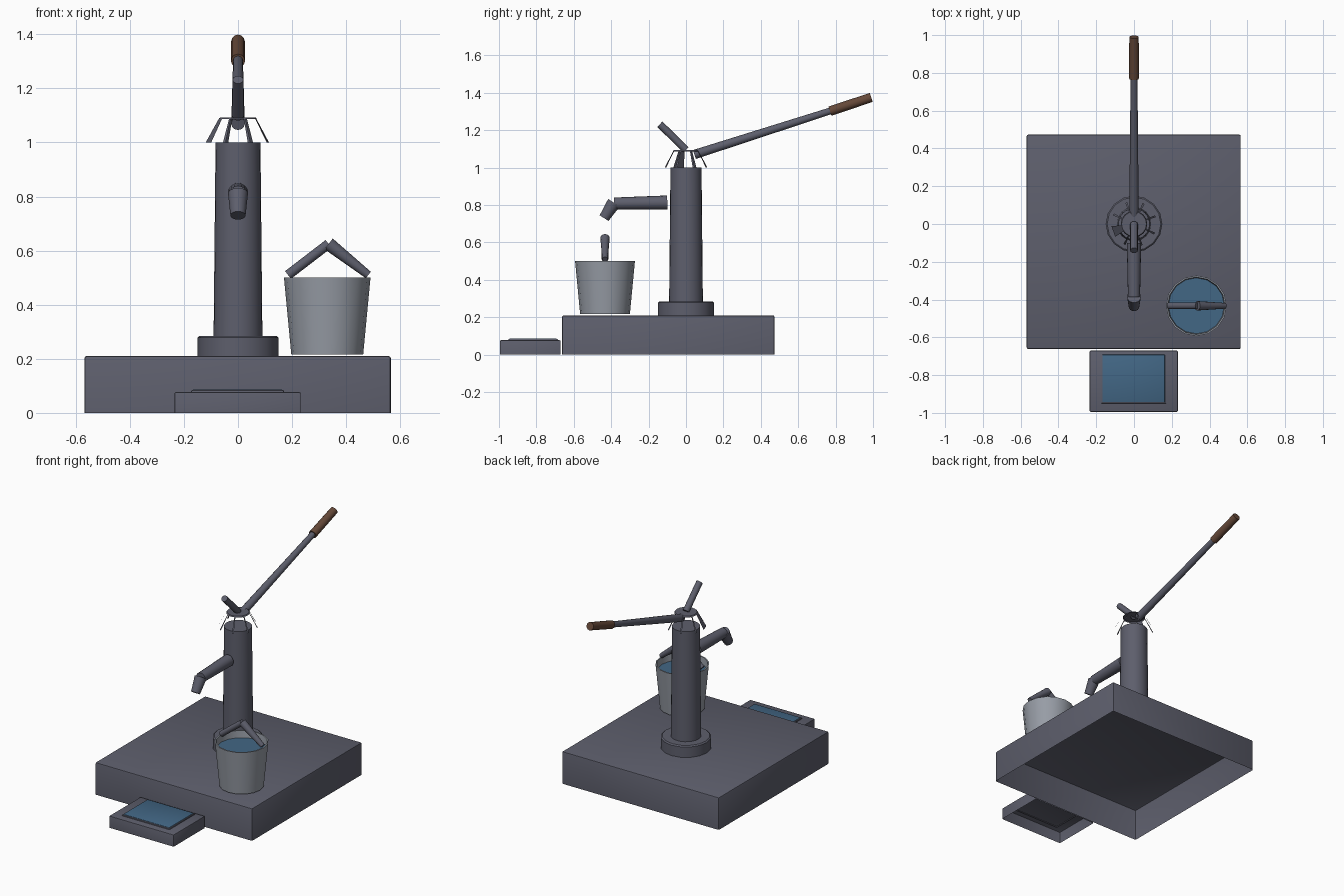
import bpy, bmesh, math
from mathutils import Vector

cube = bpy.data.objects.get("Cube")
if cube:
    bpy.data.objects.remove(cube, do_unlink=True)


def material(name, colour):
    m = bpy.data.materials.new(name)
    m.use_nodes = True
    m.diffuse_color = (*colour, 1)
    m.node_tree.nodes["Principled BSDF"].inputs["Base Color"].default_value = (*colour, 1)
    return m


iron = material("slate_grey", (0.11, 0.113, 0.15))
tin = material("light_grey", (0.31, 0.335, 0.38))
water = material("water_blue", (0.055, 0.135, 0.235))
wood = material("brown_wood", (0.13, 0.065, 0.04))


def finish(name, bm, mat):
    mesh = bpy.data.meshes.new(name)
    bm.to_mesh(mesh)
    bm.free()
    mesh.materials.append(mat)
    mesh.shade_smooth()
    mesh.set_sharp_from_angle(angle=math.radians(32))
    obj = bpy.data.objects.new(name, mesh)
    bpy.context.collection.objects.link(obj)
    return obj


def rod(name, start, end, r1, r2, mat, sides=12, caps=True):
    """Tapered cylinder between two points."""
    a, b = Vector(start), Vector(end)
    bm = bmesh.new()
    bmesh.ops.create_cone(bm, cap_ends=caps, segments=sides, radius1=r1,
                          radius2=r2, depth=(b - a).length)
    turn = Vector((0, 0, 1)).rotation_difference(b - a).to_matrix()
    for v in bm.verts:
        v.co = turn @ v.co + (a + b) / 2
    return finish(name, bm, mat)


def slab(name, low, high, bevel, mat):
    """Box with an open underside and softened edges."""
    a, b = Vector(low), Vector(high)
    bm = bmesh.new()
    bmesh.ops.create_cube(bm, size=1)
    for v in bm.verts:
        v.co = (a + b) / 2 + v.co * (b - a)
    bm.normal_update()
    bmesh.ops.delete(bm, geom=[f for f in bm.faces if f.normal.z < -0.5],
                     context="FACES_ONLY")
    edges = [e for e in bm.edges if not e.is_boundary]
    bmesh.ops.bevel(bm, geom=edges, offset=bevel, segments=2, profile=0.5,
                    affect="EDGES")
    return finish(name, bm, mat)


def lathe(name, profile, centre, mat, sides):
    """Revolve (radius, height) points around a vertical axis."""
    bm = bmesh.new()
    pts = [bm.verts.new((r, 0, z)) for r, z in profile]
    edges = [bm.edges.new(pair) for pair in zip(pts, pts[1:])]
    bmesh.ops.spin(bm, geom=pts + edges, axis=(0, 0, 1), cent=(0, 0, 0),
                   angle=math.tau, steps=sides)
    bmesh.ops.remove_doubles(bm, verts=bm.verts, dist=0.0001)
    bmesh.ops.recalc_face_normals(bm, faces=bm.faces)
    bmesh.ops.translate(bm, verts=bm.verts, vec=centre)
    return finish(name, bm, mat)


# Platform and drain trough
slab("platform", (-0.568, -0.662, 0), (0.565, 0.473, 0.21), 0.008, iron)
slab("trough", (-0.235, -0.995, 0), (0.232, -0.67, 0.077), 0.006, iron)
slab("trough_rim", (-0.173, -0.95, 0.07), (0.17, -0.685, 0.084), 0.004, iron)
slab("trough_water", (-0.166, -0.943, 0.08), (0.163, -0.692, 0.086), 0.001, water)

# Pump column with its foot collar
lathe("column_collar", [(0.085, 0.285), (0.142, 0.285), (0.15, 0.278), (0.15, 0.21)],
      (0, 0, 0), iron, 16)
lathe("column", [(0, 1.0), (0.083, 1.0), (0.091, 0.21)], (0, 0, 0), iron, 24)

# Cap: small disc with flared struts, one of them wide
lathe("cap_disc", [(0, 1.093), (0.066, 1.093), (0.07, 1.086)], (0, 0, 0), iron, 16)


def strut(name, angle, spread):
    bm = bmesh.new()
    corners = []
    for r, z, side in ((0.07, 1.09, -1), (0.07, 1.09, 1), (0.12, 1.0, 1), (0.12, 1.0, -1)):
        a = angle + side * spread
        corners.append(bm.verts.new((r * math.cos(a), r * math.sin(a), z)))
    face = bm.faces.new(corners)
    bmesh.ops.solidify(bm, geom=[face], thickness=0.005)
    bmesh.ops.recalc_face_normals(bm, faces=bm.faces)
    finish(name, bm, iron)


for i in range(8):
    wide = i == 4
    strut(f"cap_strut_{i + 1}", math.radians(20 + 45 * i), 0.25 if wide else 0.045)

# Spout
rod("spout_pipe", (0, -0.1, 0.813), (0, -0.385, 0.808), 0.038, 0.032, iron, 16)
rod("spout_nozzle", (0, -0.385, 0.812), (0, -0.438, 0.73), 0.037, 0.028, iron, 16)

# Lever, grip and piston rod
rod("lever", (0, 0.045, 1.07), (0, 0.80, 1.312), 0.025, 0.018, iron)
rod("lever_grip", (0, 0.77, 1.302), (0, 0.99, 1.375), 0.026, 0.025, wood)
rod("piston_rod", (0, 0, 1.095), (0, -0.14, 1.232), 0.02, 0.02, iron)

# Bucket, its water and folded handle
cx, cy = 0.33, -0.433
lathe("bucket", [(0, 0.216), (0.133, 0.216), (0.16, 0.5), (0.152, 0.5), (0.128, 0.23)],
      (cx, cy, 0), tin, 16)
lathe("bucket_water", [(0, 0.455), (0.149, 0.455)], (cx, cy, 0), water, 16)
rod("bucket_handle_right", (cx - 0.145, cy, 0.51), (cx + 0.005, cy, 0.625), 0.018, 0.018, iron)
rod("bucket_handle_left", (cx + 0.152, cy, 0.51), (cx + 0.005, cy, 0.625), 0.015, 0.025, iron)
